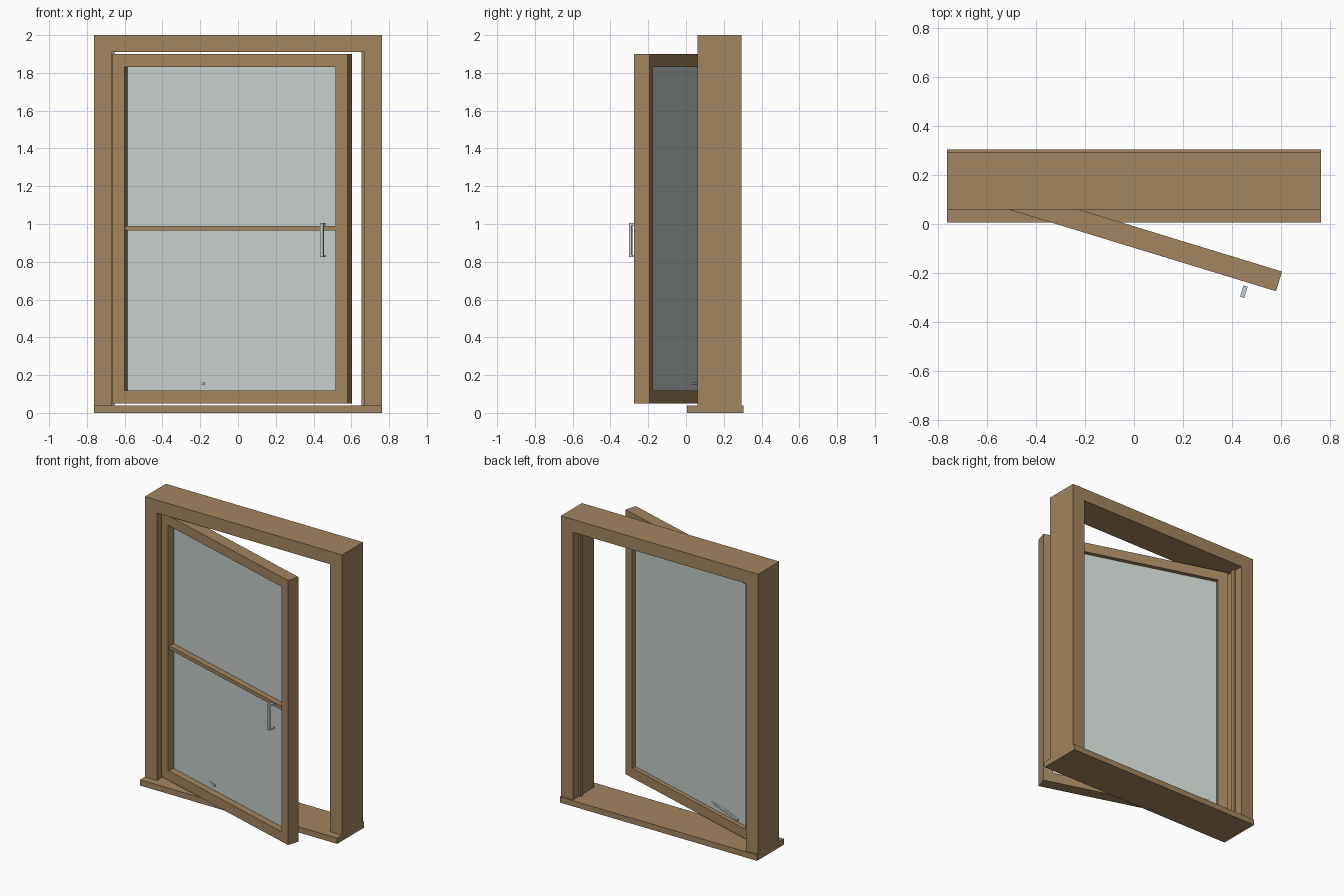
import bpy
import bmesh
import math
from mathutils import Matrix, Vector

cube = bpy.data.objects.get("Cube")
if cube:
    bpy.data.objects.remove(cube, do_unlink=True)


def material(name, colour):
    mat = bpy.data.materials.new(name)
    mat.use_nodes = True
    mat.diffuse_color = (*colour, 1)
    mat.node_tree.nodes["Principled BSDF"].inputs["Base Color"].default_value = (*colour, 1)
    return mat


wood = material("brown wood", (0.36, 0.235, 0.115))
glass = material("pale glass", (0.56, 0.62, 0.59))
metal = material("light metal", (0.6, 0.64, 0.64))


def finish(bm, name, mat, matrix):
    bmesh.ops.recalc_face_normals(bm, faces=bm.faces)
    mesh = bpy.data.meshes.new(name)
    bm.to_mesh(mesh)
    bm.free()
    mesh.materials.append(mat)
    obj = bpy.data.objects.new(name, mesh)
    obj.matrix_world = matrix
    bpy.context.collection.objects.link(obj)
    return obj


def box(name, mat, x, y, z, matrix=Matrix()):
    """Box between the given (low, high) pairs."""
    bm = bmesh.new()
    bmesh.ops.create_cube(bm, size=1)
    for v in bm.verts:
        v.co = Vector([(a + b) / 2 + c * (b - a) for (a, b), c in zip((x, y, z), v.co)])
    return finish(bm, name, mat, matrix)


def border(name, mat, outer, inner, y, closed, matrix=Matrix()):
    """Mitred border between two outlines in x and z, with depth along y."""
    bm = bmesh.new()
    rings = [[bm.verts.new((px, py, pz)) for py, outline in
              ((y[0], outer), (y[0], inner), (y[1], inner), (y[1], outer))
              for px, pz in [outline[i]]] for i in range(len(outer))]
    count = len(rings)
    for i in range(count if closed else count - 1):
        a, b = rings[i], rings[(i + 1) % count]
        for k in range(4):
            m = (k + 1) % 4
            bm.faces.new((a[k], a[m], b[m], b[k]))
    if not closed:
        bm.faces.new(rings[0])
        bm.faces.new(rings[-1])
    return finish(bm, name, mat, matrix)


def rectangle(x0, x1, z0, z1):
    return [(x0, z0), (x0, z1), (x1, z1), (x1, z0)]


# Fixed outer frame, sill and the stops inside the jambs
border("outer_frame", wood, rectangle(-0.763, 0.763, 0.04, 2),
       rectangle(-0.668, 0.668, 0.04, 1.91), (0.06, 0.293), False)
box("sill", wood, (-0.763, 0.763), (0.006, 0.305), (0, 0.04))
for side, name in ((-1, "right_stop"), (1, "left_stop")):
    box(name, wood, sorted((side * 0.655, side * 0.668)), (0.2, 0.23), (0.04, 1.91))

# Opening sash, swung out about its hinged edge
swing = Matrix.Translation((-0.665, 0.106, 0)) @ Matrix.Rotation(math.radians(-17), 4, "Z")
width, depth, rail = 1.302, 0.084, 0.068
border("sash_frame", wood, rectangle(0, width, 0.05, 1.9),
       rectangle(rail, width - rail, 0.05 + rail, 1.9 - rail), (0, depth), True, swing)
box("glass_pane", glass, (rail, width - rail), (0.047, 0.055),
    (0.05 + rail, 1.9 - rail), swing)
box("glazing_bar", wood, (rail, width - rail), (0.006, 0.047), (0.965, 0.99), swing)

# Pull handle: an upright grip with two short legs
box("handle_grip", metal, (1.168, 1.186), (-0.064, -0.05), (0.825, 1.005), swing)
for name, z in (("handle_lower_leg", 0.825), ("handle_upper_leg", 0.993)):
    box(name, metal, (1.168, 1.186), (-0.05, -0.016), (z, z + 0.012), swing)

# Stay arm that holds the sash open
start, end = Vector((-0.178, 0.004, 0.156)), Vector((-0.508, 0.15, 0.156))
arm = end - start
place = Matrix.Translation(start) @ Matrix.Rotation(math.atan2(arm.y, arm.x), 4, "Z")
box("stay_arm", metal, (0, arm.length), (-0.007, 0.007), (-0.006, 0.006), place)
